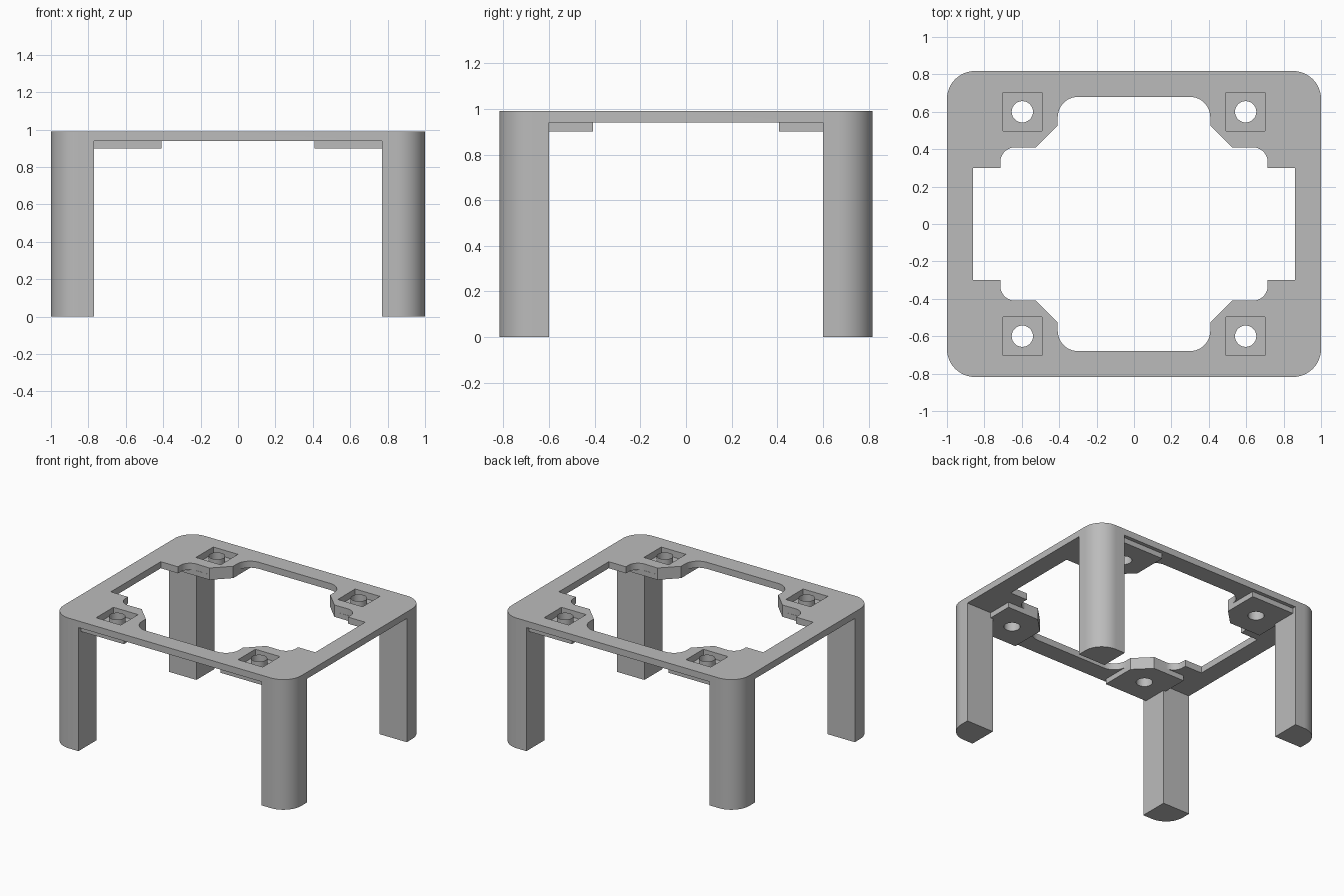
import bpy, bmesh, math

cube = bpy.data.objects.get("Cube")
if cube:
    bpy.data.objects.remove(cube, do_unlink=True)

TOP, UNDER, PAD_Z = 0.99, 0.94, 0.90
HOLE_X, HOLE_Y, HOLE_R = 0.597, 0.6, 0.057

grey = bpy.data.materials.new("plain_grey")
grey.use_nodes = True
grey.diffuse_color = (0.5, 0.5, 0.5, 1)
grey.node_tree.nodes["Principled BSDF"].inputs["Base Color"].default_value = (0.5, 0.5, 0.5, 1)


def arc(cx, cy, r, start=0, end=90, steps=12):
    angles = [math.radians(start + (end - start) * i / steps) for i in range(steps + 1)]
    return [(cx + r * math.cos(a), cy + r * math.sin(a)) for a in angles]


def mirrored(quarter):
    """Complete a closed outline from its +x +y quarter."""
    half = quarter + [(-x, y) for x, y in reversed(quarter)]
    return half + [(-x, -y) for x, y in half]


def circle(cx, cy, r):
    return arc(cx, cy, r, 0, 360, 32)[:-1]


def prism(name, outline, z0, z1, capped=True):
    bm = bmesh.new()
    low = [bm.verts.new((x, y, z0)) for x, y in outline]
    high = [bm.verts.new((x, y, z1)) for x, y in outline]
    n = len(outline)
    for i in range(n):
        j = (i + 1) % n
        bm.faces.new((low[i], low[j], high[j], high[i]))
    if capped:
        bm.faces.new(low[::-1])
        bm.faces.new(high)
        bmesh.ops.recalc_face_normals(bm, faces=bm.faces)
    mesh = bpy.data.meshes.new(name)
    bm.to_mesh(mesh)
    bm.free()
    mesh.materials.append(grey)
    obj = bpy.data.objects.new(name, mesh)
    bpy.context.collection.objects.link(obj)
    return obj


def select(obj):
    bpy.ops.object.select_all(action='DESELECT')
    obj.select_set(True)
    bpy.context.view_layer.objects.active = obj


def cut(obj, cutter):
    cutter.hide_render = True
    mod = obj.modifiers.new("cut", 'BOOLEAN')
    mod.operation = 'DIFFERENCE'
    mod.solver = 'EXACT'
    mod.object = cutter
    select(obj)
    bpy.ops.object.modifier_apply(modifier=mod.name)
    bpy.data.objects.remove(cutter, do_unlink=True)


def smooth(obj):
    select(obj)
    bpy.ops.object.shade_smooth_by_angle(angle=math.radians(30))


# Rounded block, hollowed below with a cross shape to leave four legs
frame = prism("frame_with_legs", mirrored(arc(0.85, 0.668, 0.15)), 0, TOP)
cut(frame, prism("leg_gap_cutter", mirrored([(2, 0.6), (0.77, 0.6), (0.77, 2)]), -1, UNDER))

# Stepped opening through the top plate
opening = [(0.86, 0.3), (0.715, 0.3)] + arc(0.635, 0.33, 0.08)
opening += [(0.525, 0.408), (0.408, 0.525)] + arc(0.298, 0.57, 0.11)
cut(frame, prism("opening_cutter", mirrored(opening), 0.5, 2))

# Square pockets, mounting pads and hole sleeves in each corner
for sx, side in ((1, "left"), (-1, "right")):
    for sy, end in ((1, "back"), (-1, "front")):
        cx, cy = sx * HOLE_X, sy * HOLE_Y
        h = 0.104
        square = [(cx - h, cy - h), (cx + h, cy - h), (cx + h, cy + h), (cx - h, cy + h)]
        cut(frame, prism("pocket_cutter", square, 0.92, 2))

        shape = [(0.525, 0.408), (0.79, 0.408), (0.79, 0.79), (0.408, 0.79), (0.408, 0.525)]
        pad = prism(f"{end}_{side}_pad", [(sx * x, sy * y) for x, y in shape], PAD_Z, UNDER)
        cut(pad, prism("hole_cutter", circle(cx, cy, HOLE_R), 0.5, 2))
        smooth(pad)

        sleeve = prism(f"{end}_{side}_hole_sleeve", circle(cx, cy, HOLE_R), UNDER, TOP, False)
        smooth(sleeve)

smooth(frame)
